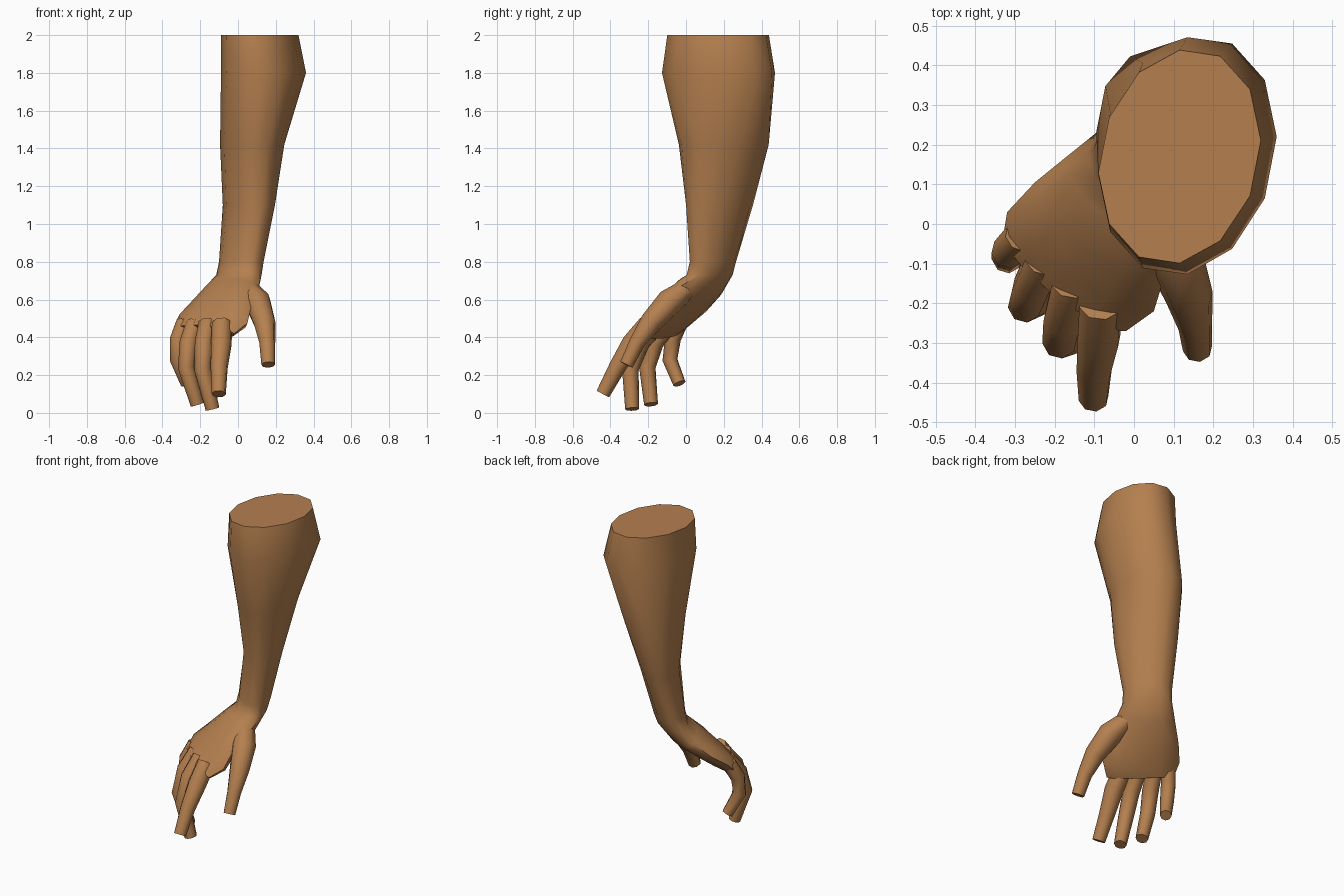
import bpy, bmesh, math
from mathutils import Vector

if "Cube" in bpy.data.objects:
    bpy.data.objects.remove(bpy.data.objects["Cube"])

skin = bpy.data.materials.new("warm brown skin")
skin.diffuse_color = (0.46, 0.215, 0.078, 1)
skin.use_nodes = True
skin.node_tree.nodes["Principled BSDF"].inputs["Base Color"].default_value = skin.diffuse_color
ACROSS = Vector((0.79, -0.61, 0))      # direction across the hand, little finger to thumb


def loft(name, rings, sides):
    """Skin a list of elliptical rings (centre, u, v) into a closed tube."""
    bm = bmesh.new()
    loops = []
    for c, u, v in rings:
        loop = []
        for i in range(sides):
            t = math.tau * i / sides
            loop.append(bm.verts.new(Vector(c) + Vector(u) * math.cos(t) + Vector(v) * math.sin(t)))
        loops.append(loop)
    for a, b in zip(loops, loops[1:]):
        for i in range(sides):
            j = (i + 1) % sides
            bm.faces.new((a[i], a[j], b[j], b[i]))
    bm.faces.new(loops[0])
    bm.faces.new(loops[-1])
    bmesh.ops.recalc_face_normals(bm, faces=bm.faces)
    me = bpy.data.meshes.new(name)
    bm.to_mesh(me)
    bm.free()
    me.materials.append(skin)
    ob = bpy.data.objects.new(name, me)
    bpy.context.collection.objects.link(ob)
    bpy.ops.object.select_all(action='DESELECT')
    ob.select_set(True)
    bpy.context.view_layer.objects.active = ob
    bpy.ops.object.shade_smooth_by_angle(angle=math.radians(50))
    return ob


def level(x, y, z, hx, hy, skew):
    """Horizontal ellipse with half extents hx, hy, leaning by skew."""
    return (x, y, z), (hx, hy * skew, 0), (0, hy * math.sqrt(1 - skew * skew), 0)


def digit(name, path, radii, sides=8):
    """Round tapering finger along a path, cut flat at the tip."""
    pts = [Vector(p) for p in path]
    rings = []
    for i, p in enumerate(pts):
        d = (pts[min(i + 1, len(pts) - 1)] - pts[max(i - 1, 0)]).normalized()
        u = (ACROSS - d * ACROSS.dot(d)).normalized()
        rings.append((p, u * radii[i], d.cross(u) * radii[i]))
    return loft(name, rings, sides)


# forearm from the cut end down to the wrist, then the bent palm
arm = [
    level(0.115, 0.17, 2.00, 0.205, 0.272, 0.15),
    level(0.135, 0.172, 1.80, 0.225, 0.303, 0.16),
    level(0.075, 0.20, 1.42, 0.17, 0.24, -0.14),
    level(0.0575, 0.1775, 1.10, 0.138, 0.178, -0.41),
    level(0.0175, 0.1425, 0.80, 0.118, 0.123, -0.40),
    level(0.005, 0.125, 0.73, 0.12, 0.122, -0.45),
    ((-0.03, 0.07, 0.66), (0.14, -0.10, 0.01), (0.03, 0.06, -0.05)),
    ((-0.09, -0.025, 0.565), (0.16, -0.13, 0.0), (0.03, 0.04, -0.055)),
    ((-0.135, -0.095, 0.487), (0.185, -0.125, -0.012), (0.028, 0.036, -0.05)),
    ((-0.175, -0.15, 0.43), (0.155, -0.12, -0.01), (0.024, 0.032, -0.035)),
]
loft("forearm_and_palm", arm, 12)

# four curled fingers
digit("index_finger",
      [(-0.085, -0.20, 0.47), (-0.088, -0.285, 0.37), (-0.10, -0.365, 0.24), (-0.102, -0.44, 0.10)],
      (0.055, 0.056, 0.046, 0.038))
digit("middle_finger",
      [(-0.16, -0.15, 0.47), (-0.18, -0.24, 0.37), (-0.187, -0.295, 0.23), (-0.135, -0.285, 0.02)],
      (0.05, 0.05, 0.045, 0.037))
digit("ring_finger",
      [(-0.23, -0.09, 0.47), (-0.262, -0.165, 0.37), (-0.275, -0.205, 0.24), (-0.215, -0.185, 0.045)],
      (0.048, 0.048, 0.044, 0.037))
digit("little_finger",
      [(-0.285, -0.03, 0.48), (-0.318, -0.07, 0.39), (-0.32, -0.085, 0.28), (-0.27, -0.035, 0.155)],
      (0.042, 0.043, 0.04, 0.034))

# thumb with its fleshy base
digit("thumb",
      [(0.045, 0.02, 0.67), (0.105, -0.09, 0.585), (0.14, -0.185, 0.48), (0.155, -0.26, 0.37),
       (0.16, -0.315, 0.255)],
      (0.05, 0.072, 0.06, 0.043, 0.037))
